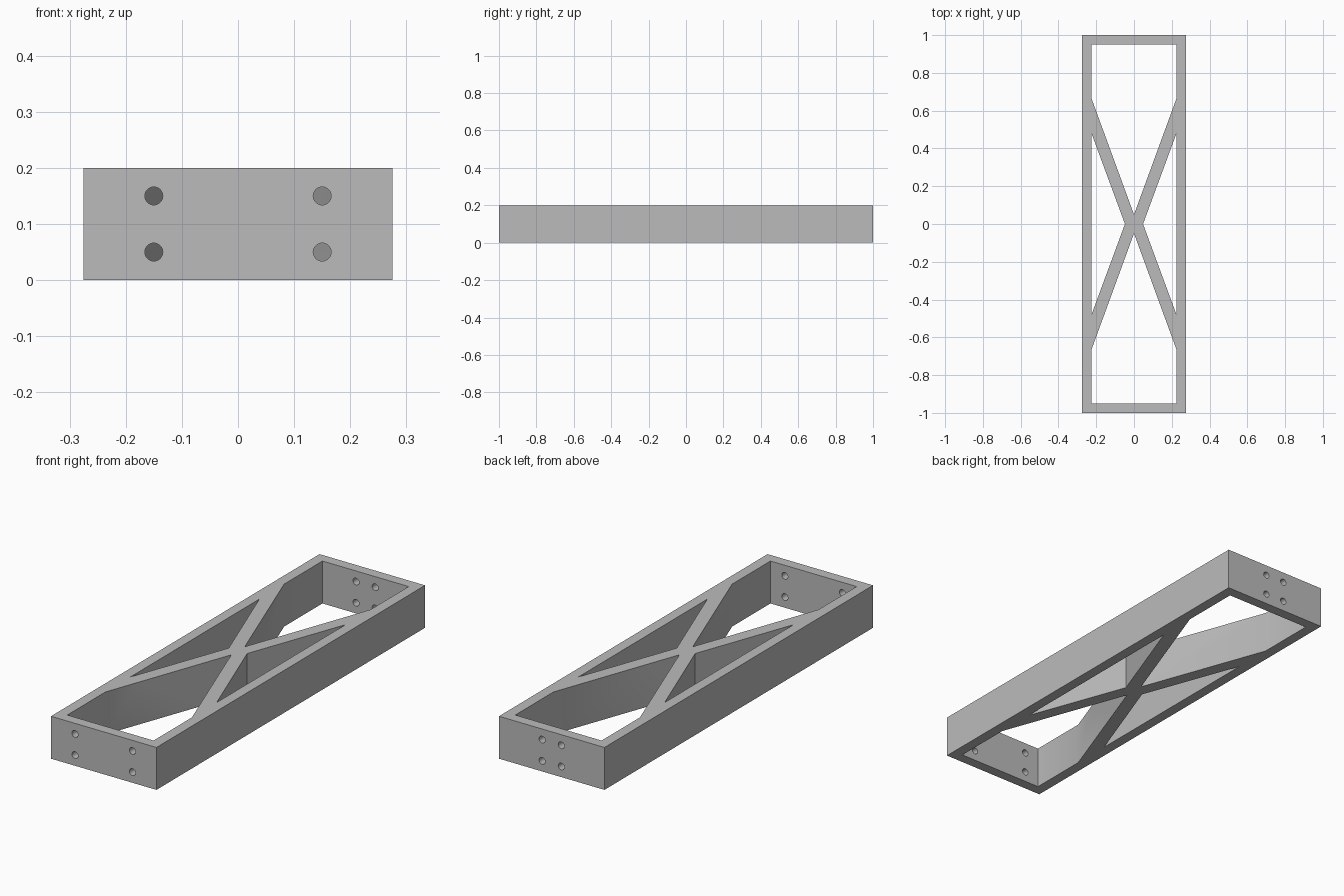
import bpy
import bmesh
from mathutils import Matrix

HALF_X, HALF_Y, HEIGHT, WALL = 0.275, 1.0, 0.2, 0.05
IN_X, IN_Y = HALF_X - WALL, HALF_Y - WALL
HOLE_R = 0.016

cube = bpy.data.objects.get("Cube")
if cube:
    bpy.data.objects.remove(cube, do_unlink=True)

grey = bpy.data.materials.new("plain_grey")
grey.use_nodes = True
colour = (0.5, 0.5, 0.5, 1)
grey.diffuse_color = colour
grey.node_tree.nodes["Principled BSDF"].inputs["Base Color"].default_value = colour


def make_object(name, bm):
    bmesh.ops.recalc_face_normals(bm, faces=bm.faces)
    mesh = bpy.data.meshes.new(name)
    bm.to_mesh(mesh)
    bm.free()
    mesh.materials.append(grey)
    obj = bpy.data.objects.new(name, mesh)
    bpy.context.collection.objects.link(obj)
    return obj


def add_prism(bm, outline, low, high):
    """Extrude a flat outline upwards."""
    face = bm.faces.new([bm.verts.new((x, y, low)) for x, y in outline])
    out = bmesh.ops.extrude_face_region(bm, geom=[face])
    verts = [v for v in out["geom"] if isinstance(v, bmesh.types.BMVert)]
    bmesh.ops.translate(bm, verts=verts, vec=(0, 0, high - low))


# Solid block
bm = bmesh.new()
add_prism(bm, [(-HALF_X, -HALF_Y), (HALF_X, -HALF_Y),
               (HALF_X, HALF_Y), (-HALF_X, HALF_Y)], 0, HEIGHT)
frame = make_object("braced_frame", bm)

# Openings that leave the outer walls and the crossed braces
bm = bmesh.new()
end_opening = [(-IN_X, IN_Y), (IN_X, IN_Y), (IN_X, 0.665), (0, 0.05), (-IN_X, 0.665)]
side_opening = [(IN_X, 0.48), (0.048, 0), (IN_X, -0.48)]
for s in (1, -1):
    add_prism(bm, [(x, s * y) for x, y in end_opening], -0.1, HEIGHT + 0.1)
    add_prism(bm, [(s * x, y) for x, y in side_opening], -0.1, HEIGHT + 0.1)
openings = make_object("opening_cutter", bm)

# Bolt holes: wide spacing in the front wall, narrow in the back wall
bm = bmesh.new()
for wall_y, spread in ((-1, 0.15), (1, 0.05)):
    for x in (-spread, spread):
        for z in (0.05, 0.15):
            place = Matrix.Translation((x, wall_y * (HALF_Y - WALL / 2), z))
            bmesh.ops.create_cone(
                bm, cap_ends=True, segments=32, radius1=HOLE_R, radius2=HOLE_R,
                depth=WALL * 2, matrix=place @ Matrix.Rotation(1.5707963, 4, "X"))
holes = make_object("bolt_hole_cutter", bm)

# Cut the block and drop the cutters
bpy.context.view_layer.objects.active = frame
for cutter in (openings, holes):
    cutter.hide_render = True
    mod = frame.modifiers.new(cutter.name, "BOOLEAN")
    mod.operation = "DIFFERENCE"
    mod.solver = "EXACT"
    mod.object = cutter
    bpy.ops.object.modifier_apply(modifier=mod.name)
    bpy.data.objects.remove(cutter, do_unlink=True)

# Smooth the holes and the shallow brace corners, keep square edges sharp
bpy.ops.object.select_all(action="DESELECT")
frame.select_set(True)
bpy.ops.object.shade_smooth_by_angle()
